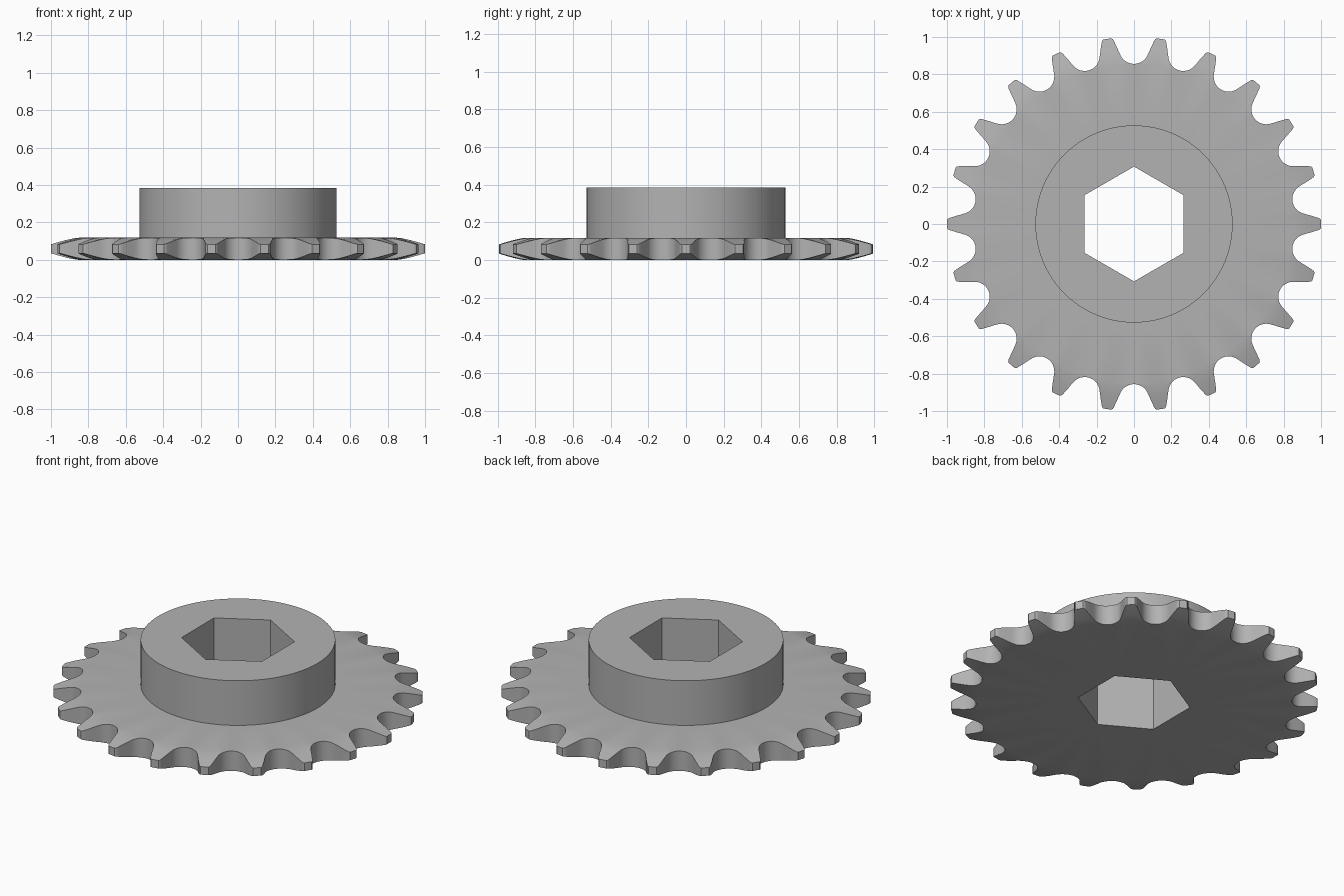
import bpy, bmesh
from math import sin, cos, pi, radians, hypot, atan2

cube = bpy.data.objects.get("Cube")
if cube:
    bpy.data.objects.remove(cube, do_unlink=True)

TEETH = 22
PLATE, HUB_TOP = 0.118, 0.385
HUB_R, HEX_R = 0.527, 0.307
BEVEL_R, TIP_R, BEVEL_DROP = 0.855, 1.0, 0.035

# Half of one tooth gap, centred on +y: roller seat, flank and tip
seat_r, seat_y = 0.08, 0.936
half = [(seat_r * sin(radians(a)), seat_y - seat_r * cos(radians(a)))
        for a in range(0, 71, 10)]
half += [(0.083, 0.925), (0.09, 0.942), (0.101, 0.965), (0.108, 0.98), (0.114, 0.989), (0.121, 0.9927)]
gap = [(-x, y) for x, y in reversed(half[1:])] + half

# Full outline as (angle, radius)
outline = []
for i in range(TEETH):
    for x, y in reversed(gap):
        outline.append((atan2(y, x) + i * 2 * pi / TEETH, hypot(x, y)))

bm = bmesh.new()


def drop(r):
    """Depth of the rounded side relief at radius r."""
    t = max(0, (r - BEVEL_R) / (TIP_R - BEVEL_R))
    return BEVEL_DROP * t ** 1.3


def ring(points, height):
    return [bm.verts.new((r * cos(a), r * sin(a), height(r))) for a, r in points]


def bridge(lower, upper):
    n = len(lower)
    for i in range(n):
        j = (i + 1) % n
        bm.faces.new((lower[i], lower[j], upper[j], upper[i]))


def loop_edges(loop):
    return [bm.edges.get((v, loop[i - 1])) for i, v in enumerate(loop)]


def circle(radius):
    return [(a, radius) for a, r in outline]


middle = [(a, (r + BEVEL_R) / 2) for a, r in outline]
hexagon = [(pi / 2 + i * pi / 3, HEX_R) for i in range(6)]

# Toothed plate and hub, from the underside outwards and up to the hub rim
rings = [
    ring(circle(BEVEL_R - 0.005), drop),
    ring(middle, drop),
    ring(outline, drop),
    ring(outline, lambda r: PLATE - drop(r)),
    ring(middle, lambda r: PLATE - drop(r)),
    ring(circle(BEVEL_R - 0.005), lambda r: PLATE),
    ring(circle(HUB_R), lambda r: PLATE),
    ring(circle(HUB_R), lambda r: HUB_TOP),
]
for lower, upper in zip(rings, rings[1:]):
    bridge(lower, upper)

# Hexagonal bore and the flat end faces around it
bore_low = ring(hexagon, lambda r: 0)
bore_high = ring(hexagon, lambda r: HUB_TOP)
bridge(bore_high, bore_low)
for outer, inner, up in ((rings[0], bore_low, -1), (rings[-1], bore_high, 1)):
    bmesh.ops.triangle_fill(bm, edges=loop_edges(outer) + loop_edges(inner),
                            use_beauty=True, normal=(0, 0, up))
bmesh.ops.recalc_face_normals(bm, faces=bm.faces)

mesh = bpy.data.meshes.new("sprocket")
bm.to_mesh(mesh)
bm.free()
sprocket = bpy.data.objects.new("sprocket", mesh)
bpy.context.collection.objects.link(sprocket)

# Plain grey metal
grey = bpy.data.materials.new("grey metal")
grey.use_nodes = True
colour = (0.45, 0.45, 0.45, 1)
grey.diffuse_color = colour
grey.node_tree.nodes["Principled BSDF"].inputs["Base Color"].default_value = colour
mesh.materials.append(grey)

bpy.ops.object.select_all(action="DESELECT")
sprocket.select_set(True)
bpy.context.view_layer.objects.active = sprocket
bpy.ops.object.shade_smooth_by_angle(angle=radians(30))
